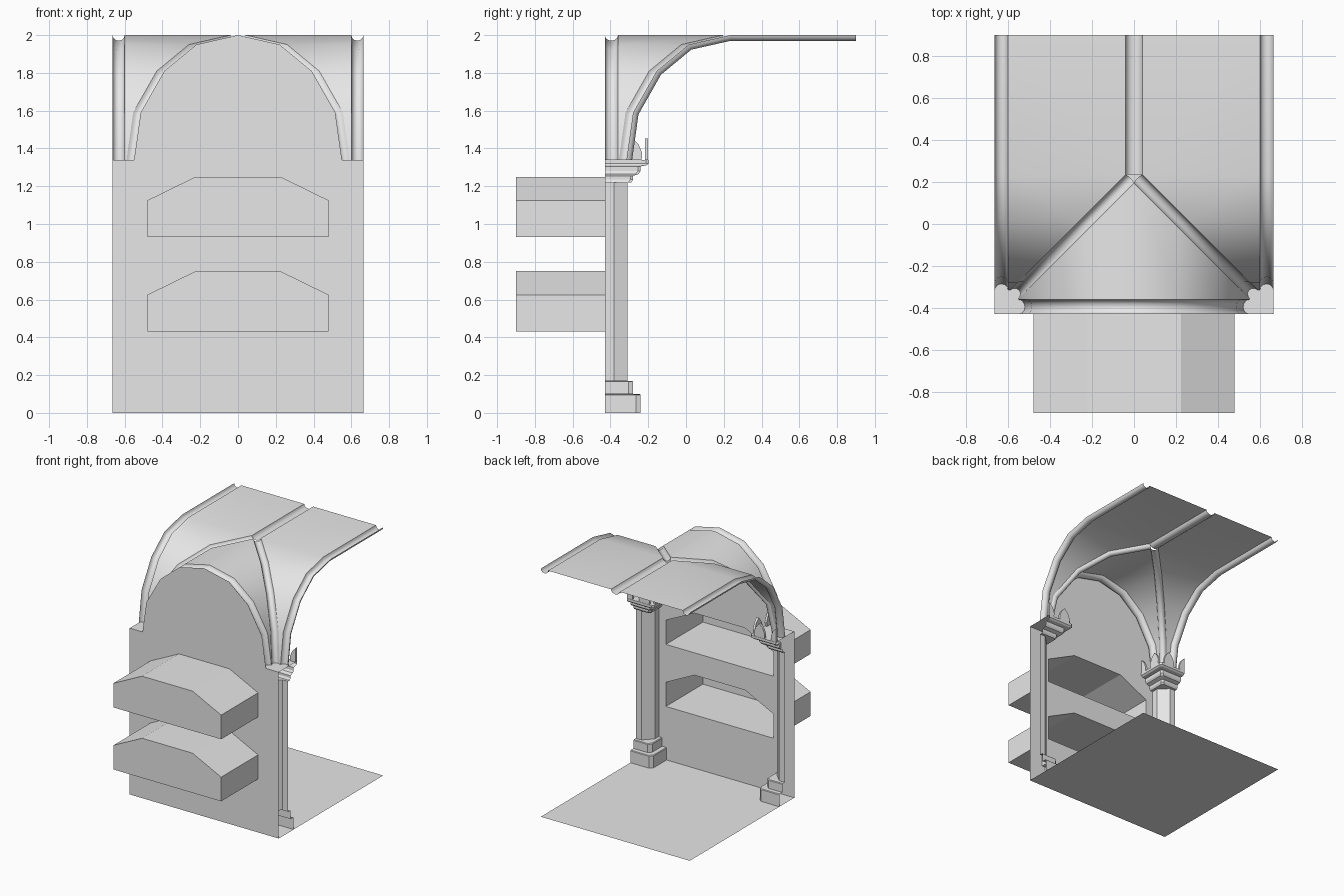
import bpy, bmesh, math
from mathutils import Vector

cube = bpy.data.objects.get("Cube")
if cube:
    bpy.data.objects.remove(cube)

stone = bpy.data.materials.new("grey_stone")
stone.use_nodes = True
stone.diffuse_color = (0.8, 0.8, 0.8, 1)
stone.node_tree.nodes["Principled BSDF"].inputs["Base Color"].default_value = (0.8, 0.8, 0.8, 1)

HALF, FRONT, BACK = 0.664, -0.43, 0.9     # bay limits
SPRING = 1.34                             # springing height of the vault
GROIN, LIP = 0.235, 0.04                  # groin line y = GROIN - |x|, rib lip offset
ARCH = [(0.55, SPRING), (0.515, 1.59), (0.39, 1.81), (0.22, 1.95), (0, 2.0)]
SIDES = ((1, "left"), (-1, "right"))


def finish(name, bm, smooth=False, recalc=True):
    bmesh.ops.remove_doubles(bm, verts=bm.verts, dist=0.0005)
    if recalc:
        bmesh.ops.recalc_face_normals(bm, faces=bm.faces)
    mesh = bpy.data.meshes.new(name)
    bm.to_mesh(mesh)
    bm.free()
    mesh.materials.append(stone)
    obj = bpy.data.objects.new(name, mesh)
    bpy.context.collection.objects.link(obj)
    if smooth:
        bpy.ops.object.select_all(action='DESELECT')
        obj.select_set(True)
        bpy.context.view_layer.objects.active = obj
        bpy.ops.object.shade_smooth_by_angle(angle=math.radians(40))
    return obj


def sheet(name, rows, smooth=True):
    """Grid surface through rows of points."""
    bm = bmesh.new()
    grid = [[bm.verts.new(p) for p in row] for row in rows]
    for a, b in zip(grid, grid[1:]):
        for i in range(len(a) - 1):
            bm.faces.new((a[i], a[i + 1], b[i + 1], b[i]))
    bmesh.ops.dissolve_degenerate(bm, dist=0.0001, edges=bm.edges)
    return finish(name, bm, smooth)


def rib(name, lip_a, lip_b, depth=0.03):
    """Open trough hanging between two lip lines, bulging into the room."""
    a, b = [Vector(p) for p in lip_a], [Vector(p) for p in lip_b]
    rows, last = [], len(a) - 1
    for i, (p, q) in enumerate(zip(a, b)):
        mid = (p + q) / 2
        j, k = max(i - 1, 0), min(i + 1, last)
        tangent = (a[k] + b[k] - a[j] - b[j]).normalized()
        n = tangent.cross(q - p).normalized()
        if n.dot(Vector((0, 0.6, 1)) - mid) < 0:
            n = -n
        if i == 0 and p.z < SPRING + 0.01:
            n = Vector((n.x, n.y, 0)).normalized()
        rows.append([p.lerp(q, (1 - math.cos(t)) / 2) + n * depth * math.sin(t)
                     for t in (math.pi * s / 6 for s in range(7))])
    return sheet(name, rows)


# Floor
sheet("floor", [[(x, y, 0) for x in (-HALF, HALF)] for y in (FRONT, BACK)], False)


# Burial niches: outline shared by the wall openings and the recesses
def niche_outline(z):
    return [(-0.48, z), (0.48, z), (0.48, z + 0.195), (0.225, z + 0.32),
            (-0.225, z + 0.32), (-0.48, z + 0.195)]


NICHES = (("lower", 0.43), ("upper", 0.93))
for label, z in NICHES:
    bm = bmesh.new()
    ring = niche_outline(z)
    mouth, rear = [[bm.verts.new((x, y, h)) for x, h in ring] for y in (FRONT, -BACK)]
    bm.faces.new(rear)
    for i in range(len(ring)):
        k = (i + 1) % len(ring)
        bm.faces.new((mouth[i], mouth[k], rear[k], rear[i]))
    finish(label + "_niche", bm)

# Arched wall with niche openings
bm = bmesh.new()
outer = [(-HALF, 0), (HALF, 0), (HALF, SPRING)] + ARCH
outer += [(-x, z) for x, z in reversed(ARCH[:-1])] + [(-HALF, SPRING)]
for loop in [outer] + [niche_outline(z) for _, z in NICHES]:
    vs = [bm.verts.new((x, FRONT, z)) for x, z in loop]
    for i, v in enumerate(vs):
        bm.edges.new((v, vs[(i + 1) % len(vs)]))
bmesh.ops.triangle_fill(bm, edges=bm.edges[:], use_beauty=True, use_dissolve=False,
                        normal=(0, -1, 0))
finish("wall", bm)

# Vault web over the wall arch, reaching back to the groins
full_arch = ARCH + [(-x, z) for x, z in reversed(ARCH[:-1])]
sheet("front_vault_web", [[(x, -0.36, z), (x, GROIN - LIP - abs(x), z)] for x, z in full_arch])
rib("wall_arch_rib", [(x, FRONT, z) for x, z in full_arch],
    [(x, -0.36, z) for x, z in full_arch])

# Ridge rib
rib("ridge_rib", [(-LIP, y, 2) for y in (GROIN, BACK)], [(LIP, y, 2) for y in (GROIN, BACK)])


def quarter(s, r, cut, z):
    """Quarter of a chamfered square around the bay corner."""
    return [(s * (HALF - u), FRONT + v, z)
            for u, v in ((0, r), (r - cut, r), (r, r - cut), (r, 0))]


# Column sections: reach, chamfer, height
BASE = [(0.19, 0.025, 0), (0.19, 0.025, 0.095), (0.185, 0.025, 0.1), (0.15, 0.025, 0.1),
        (0.15, 0.025, 0.165), (0.145, 0.025, 0.17), (0.12, 0.07, 0.17)]
SHAFT = [(0.12, 0.07, 0.17), (0.12, 0.07, 1.22)]
CAPITAL = [(0.12, 0.07, 1.22), (0.14, 0.015, 1.22), (0.15, 0.015, 1.235),
           (0.15, 0.015, 1.255), (0.18, 0.015, 1.265), (0.19, 0.015, 1.28),
           (0.19, 0.015, 1.305), (0.22, 0.015, 1.31), (0.232, 0.015, 1.32),
           (0.232, 0.015, SPRING), (0.004, 0.002, SPRING)]
LEAF = [(-0.045, 0), (-0.048, 0.035), (-0.03, 0.08), (0, 0.112),
        (0.03, 0.08), (0.048, 0.035), (0.045, 0)]
HALF_LEAF = [(0, 0)] + LEAF[3:]

for s, side in SIDES:
    # Side vault web, curving up then running flat to the back
    rows = [[(s * (x + LIP), GROIN - x, z), (s * 0.6, GROIN - x, z)] for x, z in ARCH]
    rows.append([(s * LIP, BACK, 2), (s * 0.6, BACK, 2)])
    sheet(side + "_vault_web", rows)

    # Groin rib and open edge rib
    rib(side + "_groin_rib", [(s * x, GROIN - LIP - x, z) for x, z in ARCH],
        [(s * (x + LIP), GROIN - x, z) for x, z in ARCH])
    path = [(GROIN - x, z) for x, z in ARCH] + [(BACK, 2)]
    rib(side + "_edge_rib", [(s * 0.6, y, z) for y, z in path],
        [(s * HALF, y, z) for y, z in path])

    # Corner column
    for part, sections in (("base", BASE), ("shaft", SHAFT), ("capital", CAPITAL)):
        sheet(f"{side}_column_{part}", [quarter(s, *sec) for sec in sections], False)

    # Pointed leaves standing on the two faces of the capital
    bm = bmesh.new()
    for facing in ("back", "inner"):
        for outline, centre in ((LEAF, 0.15), (HALF_LEAF, 0)):
            layers = []
            for reach in (0.212, 0.23):
                layer = []
                for a, h in outline:
                    u, v = (centre + a, reach) if facing == "back" else (reach, centre + a)
                    layer.append(bm.verts.new((s * (HALF - u), FRONT + v, SPRING + h)))
                layers.append(layer)
            inner, front = layers
            bm.faces.new(inner)
            bm.faces.new(front)
            for i in range(len(inner)):
                k = (i + 1) % len(inner)
                bm.faces.new((inner[i], inner[k], front[k], front[i]))
    finish(side + "_capital_leaves", bm)
